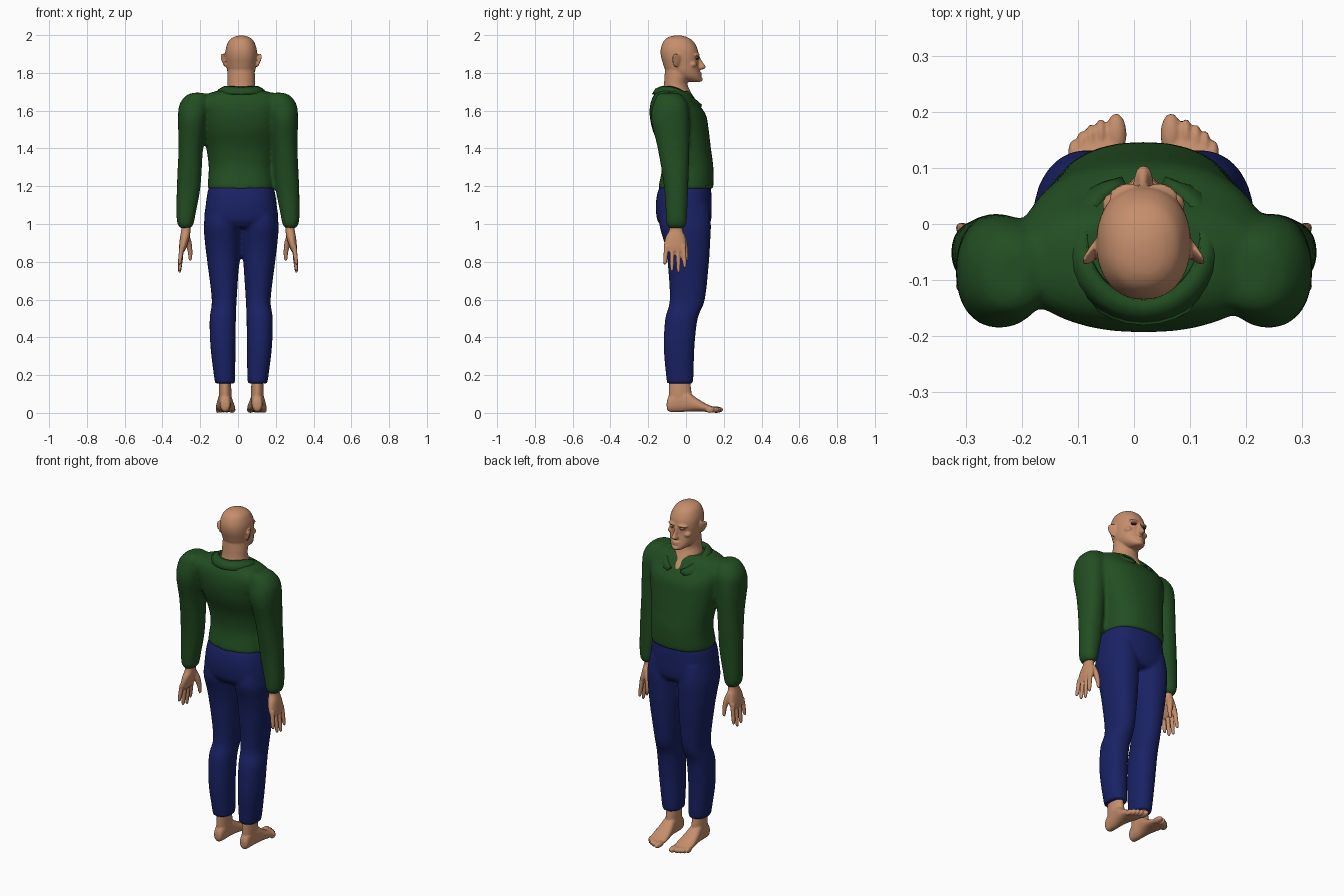
import bpy, bmesh, math
from mathutils import Vector, Matrix

C = 0.017  # centre line of head, trunk and legs


def material(name, rgb):
    m = bpy.data.materials.new(name)
    m.diffuse_color = (*rgb, 1)
    return m


SKIN = material("skin", (0.56, 0.27, 0.15))
GREEN = material("green_knit", (0.016, 0.075, 0.016))
BLUE = material("blue_cloth", (0.01, 0.016, 0.13))
DARK = material("dark", (0.04, 0.02, 0.015))


def loft(bm, rings, axis="z", n=24, p=2.0, sub=4):
    """Smooth tube through rings (level, lo1, hi1, lo2, hi2), capped at both ends."""
    pts = []
    for i in range(len(rings) - 1):
        a, b = rings[i], rings[i + 1]
        z = rings[max(i - 1, 0)]
        d = rings[min(i + 2, len(rings) - 1)]
        for k in range(sub):
            t = k / sub
            pts.append([0.5 * (2 * b1 + (c1 - a1) * t + (2 * a1 - 5 * b1 + 4 * c1 - d1) * t * t
                        + (3 * b1 - a1 - 3 * c1 + d1) * t ** 3)
                        for a1, b1, c1, d1 in zip(z, a, b, d)])
    pts.append(list(rings[-1]))
    loops = []
    for w, l1, h1, l2, h2 in pts:
        loop = []
        for j in range(n):
            an = 2 * math.pi * j / n
            c, s = math.cos(an), math.sin(an)
            u = (l1 + h1) / 2 + (h1 - l1) / 2 * math.copysign(abs(c) ** (2 / p), c)
            v = (l2 + h2) / 2 + (h2 - l2) / 2 * math.copysign(abs(s) ** (2 / p), s)
            loop.append(bm.verts.new((u, v, w) if axis == "z" else (u, w, v)))
        loops.append(loop)
    for a, b in zip(loops, loops[1:]):
        for j in range(n):
            bm.faces.new((a[j], a[(j + 1) % n], b[(j + 1) % n], b[j]))
    bm.faces.new(loops[0])
    bm.faces.new(loops[-1])


def blob(bm, loc, size, rot_z=0.0, rot_y=0.0):
    m = (Matrix.Translation(loc) @ Matrix.Rotation(rot_z, 4, "Z") @ Matrix.Rotation(rot_y, 4, "Y")
         @ Matrix.Diagonal((*size, 1)))
    bmesh.ops.create_uvsphere(bm, u_segments=16, v_segments=10, radius=1, matrix=m)


def side_rings(s, centre, rows):
    """Rows (z, inner, outer, back, front) placed on side s of a centre line."""
    return [(z, *sorted((centre + s * i, centre + s * o)), b, f) for z, i, o, b, f in rows]


def finish(name, bm, mat, voxel=0, smooth=3):
    bmesh.ops.recalc_face_normals(bm, faces=bm.faces)
    me = bpy.data.meshes.new(name)
    bm.to_mesh(me)
    bm.free()
    for f in me.polygons:
        f.use_smooth = True
    me.materials.append(mat)
    ob = bpy.data.objects.new(name, me)
    bpy.context.collection.objects.link(ob)
    if voxel:
        r = ob.modifiers.new("merge", "REMESH")
        r.mode, r.voxel_size, r.use_smooth_shade = "VOXEL", voxel, True
        sm = ob.modifiers.new("soften", "SMOOTH")
        sm.factor, sm.iterations = 0.5, smooth
    return ob


def trunk(rows):
    return [(z, C - r, C + r, b, f) for z, r, b, f in rows]


# sweater: trunk and both sleeves merged
bm = bmesh.new()
loft(bm, trunk([(1.185, .172, -.14, .138), (1.2, .178, -.145, .145), (1.3, .172, -.127, .145),
                (1.4, .185, -.14, .132), (1.5, .205, -.178, .12), (1.58, .22, -.193, .105),
                (1.64, .23, -.188, .062), (1.68, .20, -.172, .035), (1.705, .13, -.15, .015)]), n=32, p=2.3)
for s in (-1, 1):
    loft(bm, side_rings(s, 0, [(1.695, .19, .235, -.13, -.05), (1.68, .16, .275, -.155, -.02),
         (1.63, .15, .311, -.175, .01), (1.55, .165, .318, -.185, .018), (1.4, .185, .315, -.15, .018),
         (1.2, .198, .324, -.117, .012), (1.05, .225, .326, -.107, .006), (1.0, .235, .32, -.103, .002),
         (.978, .25, .306, -.088, -.012)]), p=2.2)
finish("sweater", bm, GREEN, .011, 4)

# collar: stand, fold line and outer edge swept round the neck, open in front
bm = bmesh.new()
rows = []
for i in range(29):
    t = -1 + 2 * i / 28
    a = t * math.radians(162)
    f = (1 - math.cos(a)) / 2  # 0 at the back, 1 at the front
    sx, cy = math.sin(a), -math.cos(a)
    lift = 1.728 + .012 * sx * sx * (1 - f) - .09 * f ** 2.2
    tip = f ** 6
    rows.append([bm.verts.new(v) for v in (
        (C + .094 * sx, -.03 + .098 * cy, lift - .035),
        (C + .102 * sx, -.03 + .106 * cy, lift),
        (C + .125 * sx, -.036 + .127 * cy, lift - .012),
        (C + (.143 + .11 * tip) * sx, -.042 + .138 * cy - .02 * tip, lift - .04 - .01 * tip))])
for a, b in zip(rows, rows[1:]):
    for k in range(3):
        bm.faces.new((a[k], a[k + 1], b[k + 1], b[k]))
col = finish("collar", bm, GREEN)
th = col.modifiers.new("thickness", "SOLIDIFY")
th.thickness = .006

# trousers: seat and both legs merged
bm = bmesh.new()
loft(bm, trunk([(1.21, .165, -.13, .128), (1.17, .178, -.15, .134), (1.1, .188, -.16, .136),
                (1.02, .192, -.152, .133), (.98, .13, -.12, .11)]), n=32, p=2.4)
for s in (-1, 1):
    loft(bm, side_rings(s, C, [(1.1, .02, .18, -.13, .12), (1.0, .002, .198, -.142, .132),
         (.9, .005, .192, -.115, .128), (.8, .011, .18, -.098, .122), (.6, .024, .156, -.086, .1),
         (.5, .028, .167, -.11, .062), (.35, .03, .163, -.118, .045), (.2, .032, .145, -.106, .04),
         (.155, .034, .138, -.1, .036)]), p=2.2)
finish("trousers", bm, BLUE, .01, 3)

for s, label in ((-1, "left"), (1, "right")):
    # foot with ankle and five toes
    bm = bmesh.new()
    foot = [(-.102, .072, .098, .03, .055), (-.092, .06, .11, .008, .085), (-.05, .053, .116, .004, .125),
            (0, .05, .122, .006, .12), (.05, .04, .13, .008, .083), (.1, .032, .134, .006, .052),
            (.135, .034, .126, .006, .036), (.15, .045, .11, .012, .03)]
    loft(bm, side_rings(s, C, foot), axis="y", p=2.3)
    loft(bm, side_rings(s, C, [(.03, .055, .112, -.09, .02), (.1, .052, .118, -.092, .03),
                               (.2, .055, .115, -.09, .015)]))
    for x, y, r, l in ((.049, .16, .019, .038), (.076, .16, .0105, .028), (.094, .15, .01, .028),
                       (.11, .14, .0095, .027), (.125, .126, .0095, .024)):
        blob(bm, (C + s * x, y, .017), (r, l, .017))
    finish(label + "_foot", bm, SKIN, .0045, 2)

    # hand with wrist, four fingers and thumb
    bm = bmesh.new()
    loft(bm, side_rings(s, 0, [(1.02, .255, .3, -.085, -.02), (.97, .252, .3, -.088, -.018),
         (.93, .256, .307, -.108, -.005), (.88, .272, .312, -.118, .002), (.855, .283, .31, -.11, -.006)]), p=2.3)
    for ya, yb, zt in ((-.103, -.112, .785), (-.073, -.075, .75), (-.042, -.04, .742), (-.014, -.006, .768)):
        rows = []
        for k, r in ((0, .0135), (.3, .0125), (.65, .0115), (.92, .009), (1, .004)):
            y, x = ya + (yb - ya) * k, .297 + .013 * k
            rows.append((.885 + (zt - .885) * k, x - r, x + r, y - r, y + r))
        loft(bm, side_rings(s, 0, rows), n=10, sub=2)
    loft(bm, side_rings(s, 0, [(.945, .258, .29, -.045, -.005), (.9, .245, .278, -.03, .008),
         (.85, .241, .266, -.014, .012), (.815, .244, .262, -.006, .012), (.805, .25, .257, 0, .007)]), n=12)
    finish(label + "_hand", bm, SKIN, .0045, 2)

# head, neck, nose, ears and lips merged
bm = bmesh.new()
loft(bm, trunk([(1.998, .012, -.058, -.028), (1.99, .04, -.092, .003), (1.97, .065, -.117, .036),
                (1.93, .081, -.133, .06), (1.89, .084, -.133, .067), (1.85, .08, -.122, .066),
                (1.81, .074, -.107, .072), (1.78, .06, -.08, .08), (1.76, .038, -.02, .083),
                (1.752, .022, .02, .076)]), n=40, p=2.2)
loft(bm, trunk([(1.59, .035, -.1, .086), (1.64, .06, -.12, .064), (1.69, .078, -.125, .03), (1.74, .073, -.117, .008),
                (1.78, .073, -.114, .014), (1.83, .07, -.11, .02)]), n=32)
loft(bm, trunk([(1.895, .008, .04, .07), (1.87, .009, .04, .081), (1.845, .012, .04, .098),
                (1.832, .018, .04, .106), (1.822, .016, .04, .098), (1.817, .01, .04, .085)]), n=16)
blob(bm, (C, .068, 1.799), (.025, .017, .006))
blob(bm, (C, .068, 1.787), (.022, .017, .007))
blob(bm, (C, .072, 1.766), (.022, .018, .013))
for s in (-1, 1):
    blob(bm, (C + s * .033, .055, 1.896), (.03, .017, .008), -s * .25, s * .05)
    blob(bm, (C + s * .088, -.048, 1.866), (.008, .026, .037), s * .5, s * .2)
    blob(bm, (C + s * .096, -.057, 1.876), (.006, .02, .028), s * .6, s * .25)
    blob(bm, (C + s * .05, .035, 1.845), (.024, .022, .018))
head = finish("head", bm, SKIN, .005, 3)

# eyes and brows
for s, label in ((-1, "left"), (1, "right")):
    bm = bmesh.new()
    blob(bm, (C + s * .034, .057, 1.876), (.015, .0105, .0055), -s * .3)
    finish(label + "_eye", bm, DARK)
    bm = bmesh.new()
    blob(bm, (C + s * .034, .0605, 1.8815), (.018, .011, .004), -s * .3, s * .08)
    finish(label + "_eyelid", bm, SKIN)
